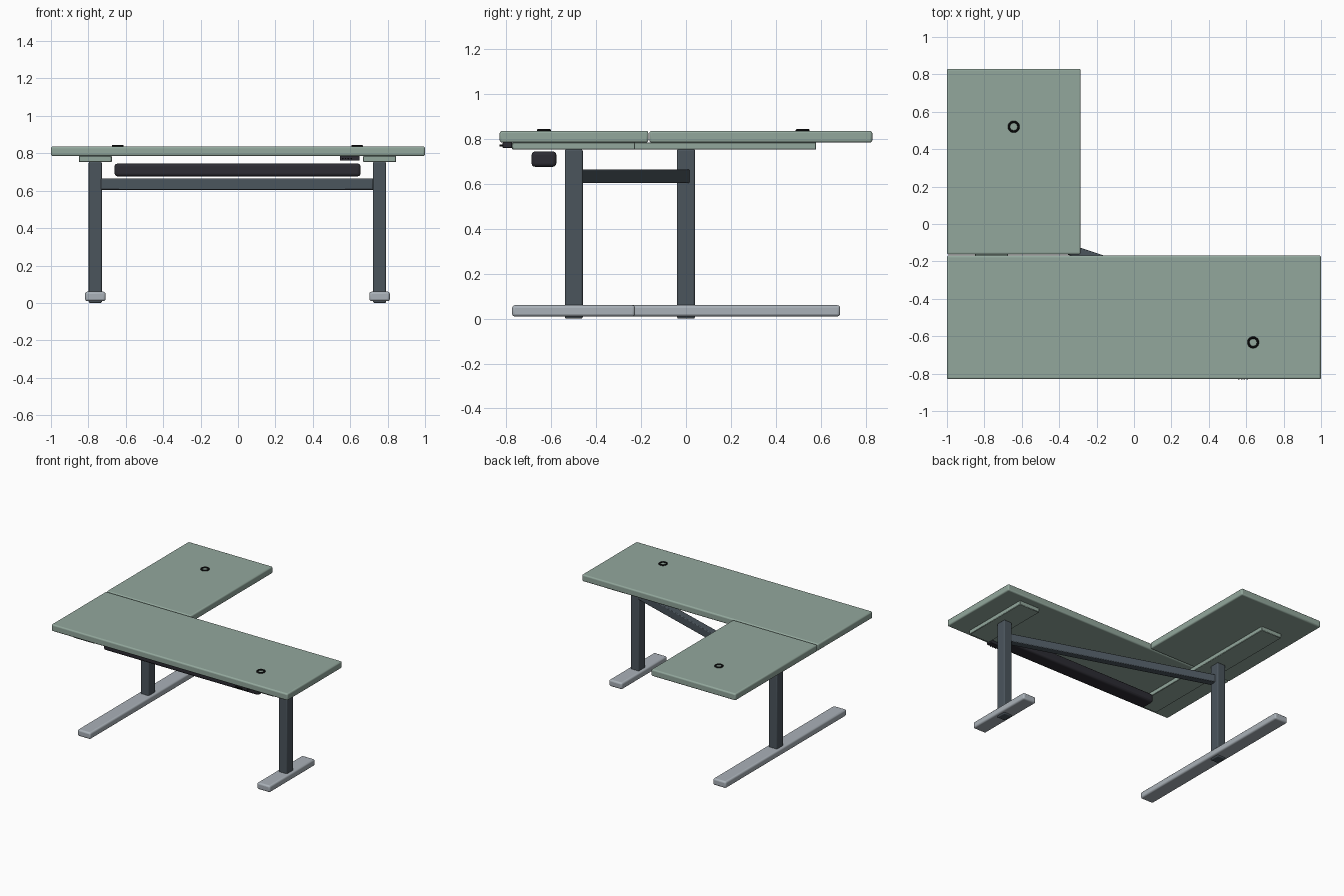
import bpy
import math
from mathutils import Vector

old = bpy.data.objects.get("Cube")
if old:
    bpy.data.objects.remove(old, do_unlink=True)


def material(name, r, g, b):
    m = bpy.data.materials.new(name)
    m.use_nodes = True
    m.diffuse_color = (r, g, b, 1)
    m.node_tree.nodes["Principled BSDF"].inputs["Base Color"].default_value = (r, g, b, 1)
    return m


sage = material("sage_green", 0.29, 0.39, 0.335)
slate = material("slate_steel", 0.07, 0.09, 0.108)
silver = material("silver_grey", 0.40, 0.44, 0.48)
charcoal = material("charcoal", 0.026, 0.025, 0.033)
black = material("black_rubber", 0.008, 0.008, 0.009)


def finish(obj, name, mat, bevel=0, segments=3):
    obj.name = name
    obj.data.materials.append(mat)
    if bevel:
        mod = obj.modifiers.new("Bevel", "BEVEL")
        mod.width = bevel
        mod.segments = segments
    bpy.ops.object.shade_smooth_by_angle(angle=math.radians(35))
    return obj


def box(name, mat, x, y, z, bevel=0, segments=3):
    """Box from (min, max) ranges on each axis."""
    lo, hi = (Vector(c) for c in zip(x, y, z))
    bpy.ops.mesh.primitive_cube_add(size=1, location=(lo + hi) / 2)
    obj = bpy.context.object
    obj.scale = hi - lo
    bpy.ops.object.transform_apply(location=False, rotation=False, scale=True)
    return finish(obj, name, mat, bevel, segments)


# Desktop slabs
TOP = (0.785, 0.837)
box("main_desktop", sage, (-1, 1), (-0.83, -0.168), TOP, 0.01)
box("return_desktop", sage, (-1, -0.285), (-0.163, 0.83), TOP, 0.01)

# Leg assemblies: column, floor foot, and support rail under the desktop
legs = {
    "right": dict(x=-0.763, y=0.0, foot=(-0.775, 0.687), rail=(-0.775, 0.58)),
    "left": dict(x=0.757, y=-0.5, foot=(-0.775, -0.227), rail=(-0.775, -0.227)),
}
for side, p in legs.items():
    x, y = p["x"], p["y"]
    box(side + "_leg", slate, (x - 0.035, x + 0.035), (y - 0.04, y + 0.04), (0, 0.755), 0.008)
    box(side + "_foot", silver, (x - 0.055, x + 0.055), p["foot"], (0.01, 0.06), 0.012)
    box(side + "_support_rail", sage, (x - 0.088, x + 0.088), p["rail"], (0.753, 0.786), 0.003, 1)

# Diagonal crossbar between the two columns
a, b = (Vector((legs[s]["x"], legs[s]["y"], 0.635)) for s in ("right", "left"))
span = b - a
half = span.length / 2 - 0.03
bar = box("crossbar", slate, (-half, half), (-0.028, 0.028), (-0.03, 0.03), 0.005, 2)
bar.location = (a + b) / 2
bar.rotation_euler.z = math.atan2(span.y, span.x)

# Cable tray hung below the main desktop
box("cable_tray", charcoal, (-0.66, 0.655), (-0.688, -0.578), (0.677, 0.745), 0.015)

# Height controller with a row of buttons
box("controller", charcoal, (0.545, 0.65), (-0.817, -0.775), (0.761, 0.786), 0.003, 2)
for i in range(4):
    cx = 0.56 + i * 0.015
    bpy.ops.mesh.primitive_cylinder_add(vertices=12, radius=0.004, depth=0.016,
                                        location=(cx, -0.824, 0.772),
                                        rotation=(math.pi / 2, 0, 0))
    finish(bpy.context.object, "controller_button_%d" % (i + 1), black)

# Cable grommet rings
for name, x, y in (("main_grommet", 0.637, -0.633), ("return_grommet", -0.643, 0.52)):
    bpy.ops.mesh.primitive_torus_add(major_radius=0.0255, minor_radius=0.006,
                                     major_segments=40, minor_segments=10,
                                     location=(x, y, 0.839))
    finish(bpy.context.object, name, black)
